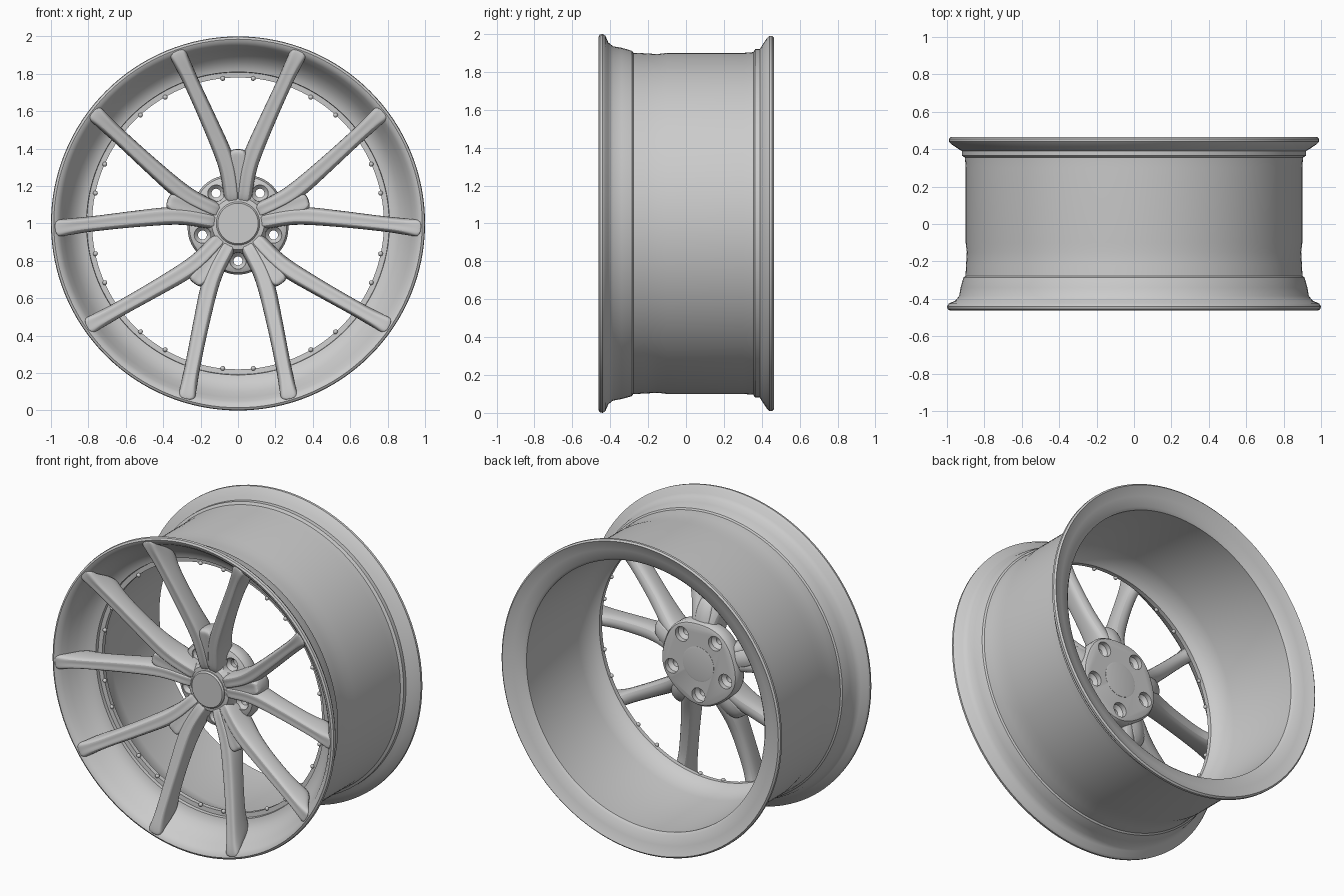
import bpy, bmesh
from math import cos, sin, pi, radians, tau
from mathutils import Vector

cube = bpy.data.objects.get("Cube")
if cube:
    bpy.data.objects.remove(cube, do_unlink=True)

grey = bpy.data.materials.new("light_grey_metal")
grey.use_nodes = True
colour = (0.6, 0.6, 0.6, 1)
grey.diffuse_color = colour
grey.node_tree.nodes["Principled BSDF"].inputs["Base Color"].default_value = colour


def finish(bm, name):
    """Turn a bmesh into a named grey object with outward normals."""
    bmesh.ops.recalc_face_normals(bm, faces=bm.faces)
    mesh = bpy.data.meshes.new(name)
    bm.to_mesh(mesh)
    bm.free()
    mesh.materials.append(grey)
    ob = bpy.data.objects.new(name, mesh)
    bpy.context.collection.objects.link(ob)
    return ob


def smooth(ob, angle=35):
    bpy.ops.object.select_all(action='DESELECT')
    ob.select_set(True)
    bpy.context.view_layer.objects.active = ob
    bpy.ops.object.shade_smooth_by_angle(angle=radians(angle))


def polar(r, a, y):
    """Point on the wheel, whose axle runs along y at height 1."""
    return Vector((r * cos(a), y, 1 + r * sin(a)))


def loft(bm, rings, closed=False):
    """Skin a list of vertex rings, capping the ends unless closed."""
    n = len(rings[0])
    pairs = list(zip(rings, rings[1:]))
    if closed:
        pairs.append((rings[-1], rings[0]))
    for p, q in pairs:
        for i in range(n):
            j = (i + 1) % n
            bm.faces.new((p[i], p[j], q[j], q[i]))
    if not closed:
        bm.faces.new(rings[0])
        bm.faces.new(rings[-1])


def lathe(name, profile, segs, closed=False, scallop=0, centre=(0, 0)):
    """Revolve (radius, y) pairs; scallop adds five lobes at the lug holes."""
    bm = bmesh.new()
    rings = []
    for r, y in profile:
        ring = []
        for i in range(segs):
            a = tau * i / segs
            wave = 1 + scallop * cos(5 * (a + pi / 2)) * min(1, (r / 0.25) ** 3)
            ring.append(bm.verts.new(polar(r * wave, a, y)
                                     + Vector((centre[0], 0, centre[1]))))
        rings.append(ring)
    loft(bm, rings, closed)
    return finish(bm, name)


# Rim: outer lips, tyre seats, barrel, rear flange, inner wall, ledge and dish
rim_profile = [
    (0.985, -0.462), (0.997, -0.455), (1.0, -0.44), (0.99, -0.425),
    (0.955, -0.41), (0.935, -0.385), (0.927, -0.34), (0.916, -0.3),
    (0.911, -0.285), (0.901, -0.278), (0.898, -0.22), (0.894, -0.15),
    (0.9, -0.1), (0.9, 0.3), (0.904, 0.355), (0.92, 0.365), (0.92, 0.39),
    (0.945, 0.405), (0.975, 0.425), (0.99, 0.44), (0.99, 0.455),
    (0.98, 0.464), (0.96, 0.455), (0.92, 0.44), (0.86, 0.425),
    (0.845, 0.41), (0.85, 0.3), (0.838, -0.1), (0.82, -0.19),
    (0.79, -0.225), (0.78, -0.235), (0.78, -0.262), (0.808, -0.264),
    (0.81, -0.285), (0.83, -0.29), (0.865, -0.31), (0.9, -0.35),
    (0.93, -0.4), (0.95, -0.436), (0.968, -0.456)]
smooth(lathe("rim", rim_profile, 128, closed=True))

# Hub: lobed body, then five stepped lug holes cut through it
hub = lathe("hub", [
    (0.11, -0.3), (0.14, -0.295), (0.165, -0.255), (0.18, -0.24),
    (0.235, -0.232), (0.258, -0.22), (0.268, -0.2), (0.268, -0.145),
    (0.258, -0.13), (0.243, -0.125)], 120, scallop=0.02)
for k in range(5):
    a = -pi / 2 + k * tau / 5
    cutter = lathe("lug_cutter", [
        (0.046, -0.4), (0.044, -0.225), (0.024, -0.205),
        (0.024, -0.175), (0.046, -0.155), (0.048, 0.0)], 24,
        centre=(0.2 * cos(a), 0.2 * sin(a)))
    cutter.hide_render = True
    mod = hub.modifiers.new("lug_hole", 'BOOLEAN')
    mod.operation = 'DIFFERENCE'
    mod.solver = 'EXACT'
    mod.object = cutter
    bpy.context.view_layer.objects.active = hub
    bpy.ops.object.modifier_apply(modifier=mod.name)
    bpy.data.objects.remove(cutter, do_unlink=True)
smooth(hub)

# Centre cap with a soft edge, and the bore ring behind
smooth(lathe("centre_cap", [
    (0.1, -0.314), (0.108, -0.314), (0.116, -0.305), (0.116, -0.25)], 64))
smooth(lathe("hub_bore", [(0.11, -0.15), (0.11, -0.124), (0.1, -0.122)], 64))

# Spokes: forked arms and a stem; stations are (out, side, half width, front, back)
arm = [
    (0.09, 0.025, 0.045, -0.3, -0.135),
    (0.18, 0.036, 0.046, -0.322, -0.135),
    (0.28, 0.049, 0.048, -0.34, -0.16),
    (0.37, 0.077, 0.05, -0.356, -0.2),
    (0.46, 0.116, 0.047, -0.372, -0.235),
    (0.6, 0.178, 0.044, -0.4, -0.268),
    (0.74, 0.243, 0.042, -0.43, -0.29),
    (0.8, 0.27, 0.044, -0.445, -0.27),
    (0.845, 0.292, 0.046, -0.455, -0.325),
    (0.885, 0.311, 0.046, -0.462, -0.415),
    (0.925, 0.33, 0.048, -0.466, -0.44)]
stem = [
    (0.09, 0, 0.06, -0.298, -0.13),
    (0.2, 0, 0.072, -0.32, -0.13),
    (0.3, 0, 0.075, -0.337, -0.15),
    (0.36, 0, 0.065, -0.346, -0.18),
    (0.4, 0, 0.04, -0.35, -0.215)]
section = [(-0.6, 0), (0, 0.06), (0.6, 0), (0.85, 0.15), (1, 0.5),
           (0.9, 1), (-0.9, 1), (-1, 0.5), (-0.85, 0.15)]


def spoke(name, stations, angle, side):
    out = Vector((cos(angle), 0, sin(angle)))
    across = Vector((-out.z, 0, out.x)) * side
    hub_centre = Vector((0, 0, 1))
    bm = bmesh.new()
    rings = []
    for i, (u, v, w, front, back) in enumerate(stations):
        before = stations[max(i - 1, 0)]
        after = stations[min(i + 1, len(stations) - 1)]
        run = Vector((after[0] - before[0], after[1] - before[1])).normalized()
        ring = []
        for s, d in section:
            pu, pv = u - run.y * s * w, v + run.x * s * w
            depth = Vector((0, front + (back - front) * d, 0))
            ring.append(bm.verts.new(hub_centre + out * pu + across * pv + depth))
        rings.append(ring)
    loft(bm, rings)
    ob = finish(bm, name)
    mod = ob.modifiers.new("rounding", 'SUBSURF')
    mod.levels = mod.render_levels = 2
    smooth(ob, 60)


for k in range(5):
    angle = pi / 2 + k * tau / 5
    spoke(f"spoke_{k + 1}_stem", stem, angle, 1)
    spoke(f"spoke_{k + 1}_a", arm, angle, 1)
    spoke(f"spoke_{k + 1}_b", arm, angle, -1)

# Small rim bolts in pairs around the inner ledge
for k in range(10):
    for off in (-6, 6):
        bm = bmesh.new()
        bmesh.ops.create_icosphere(bm, subdivisions=2, radius=0.013)
        bmesh.ops.translate(bm, verts=bm.verts,
                            vec=polar(0.779, radians(90 + 36 * k + off), -0.262))
        smooth(finish(bm, "rim_bolt"), 60)
